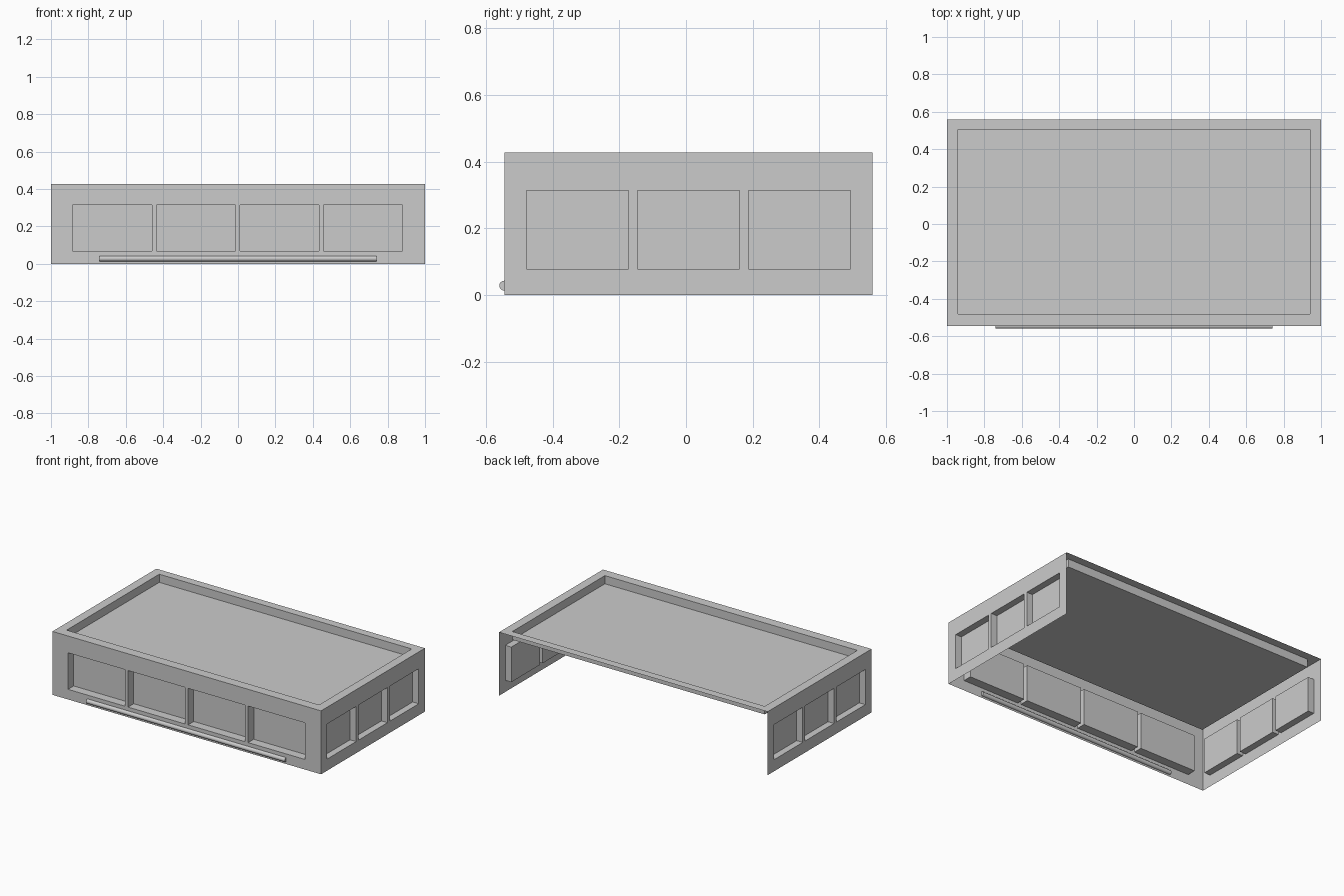
import bpy, bmesh, math
from mathutils import Vector

if "Cube" in bpy.data.objects:
    bpy.data.objects.remove(bpy.data.objects["Cube"])

X, Y0, Y1, H = 1.0, -0.545, 0.56, 0.427


def recessed_panel(name, origin, u, v, size, cols, row, depth):
    """Single-skin panel with box recesses pushed inward; u x v points outward."""
    o, u, v = Vector(origin), Vector(u), Vector(v)
    n = u.cross(v)
    us = [0] + [c for span in cols for c in span] + [size[0]]
    vs = [0, row[0], row[1], size[1]]
    bm = bmesh.new()

    def quad(*pts):
        bm.faces.new([bm.verts.new(o + u * a + v * b - n * d) for a, b, d in pts])

    for i in range(len(us) - 1):
        for j in range(3):
            a, b, c, e = us[i], us[i + 1], vs[j], vs[j + 1]
            ring = [(a, c), (b, c), (b, e), (a, e)]
            if i % 2 and j == 1:  # recess: sunken back plus four reveals
                quad(*[(p, q, depth) for p, q in ring])
                for k in range(4):
                    (p, q), (r, s) = ring[k], ring[(k + 1) % 4]
                    quad((p, q, 0), (r, s, 0), (r, s, depth), (p, q, depth))
            else:
                quad(*[(p, q, 0) for p, q in ring])
    bmesh.ops.remove_doubles(bm, verts=bm.verts, dist=1e-5)
    mesh = bpy.data.meshes.new(name)
    bm.to_mesh(mesh)
    bm.free()
    obj = bpy.data.objects.new(name, mesh)
    bpy.context.collection.objects.link(obj)
    return obj


# Front wall with four window recesses
front_cols = [(0.116 + 0.447 * i, 0.116 + 0.447 * i + 0.423) for i in range(4)]
recessed_panel("front_wall", (-X, Y0, 0), (1, 0, 0), (0, 0, 1), (2 * X, H),
               front_cols, (0.068, 0.314), 0.06)

# Side walls with three window recesses each
L = Y1 - Y0
side_cols = [(0.066 + 0.333 * i, 0.066 + 0.333 * i + 0.307) for i in range(3)]
recessed_panel("right_wall", (X, Y0, 0), (0, 1, 0), (0, 0, 1), (L, H),
               side_cols, (0.078, 0.314), 0.045)
left_cols = [(L - b, L - a) for a, b in reversed(side_cols)]
recessed_panel("left_wall", (-X, Y1, 0), (0, -1, 0), (0, 0, 1), (L, H),
               left_cols, (0.078, 0.314), 0.045)

# Roof rim with sunken deck; the back stays open
recessed_panel("roof", (-X, Y0, H), (1, 0, 0), (0, 1, 0), (2 * X, L),
               [(0.06, 1.94)], (0.065, L - 0.055), 0.055)

# Round rail along the bottom of the front
bpy.ops.mesh.primitive_cylinder_add(vertices=16, radius=0.015, depth=1.48,
                                    location=(0, Y0, 0.028),
                                    rotation=(0, math.pi / 2, 0))
rail = bpy.context.object
rail.name = "front_rail"
bpy.ops.object.shade_smooth_by_angle(angle=math.radians(40))
